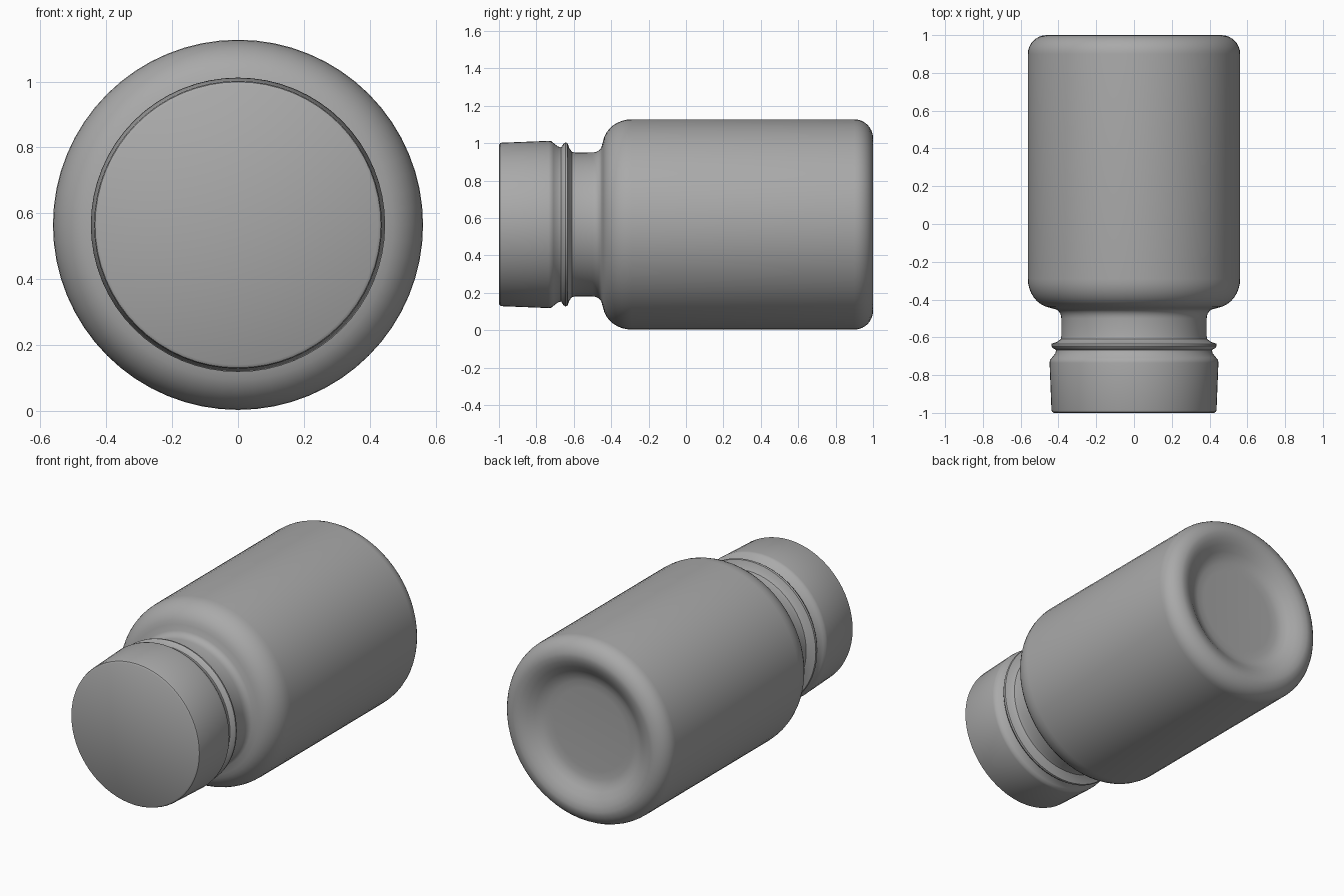
import bpy, bmesh, math

if "Cube" in bpy.data.objects:
    bpy.data.objects.remove(bpy.data.objects["Cube"], do_unlink=True)

AXIS_Z = 0.565
SIDES = 64

grey = bpy.data.materials.new("plain grey")
grey.use_nodes = True
colour = (0.4, 0.4, 0.4, 1)
grey.diffuse_color = colour
grey.node_tree.nodes["Principled BSDF"].inputs["Base Color"].default_value = colour


def arc(cy, cr, ry, rr, start, end, steps=6):
    """Points (y, radius) along an elliptical arc, angles in degrees."""
    points = []
    for i in range(steps + 1):
        a = math.radians(start + (end - start) * i / steps)
        points.append((cy + ry * math.cos(a), cr + rr * math.sin(a)))
    return points


def lathe(name, profile):
    """Spin a (y, radius) profile round the lengthwise axis."""
    bm = bmesh.new()
    verts = [bm.verts.new((0, y, r)) for y, r in profile]
    edges = [bm.edges.new(pair) for pair in zip(verts, verts[1:])]
    bmesh.ops.spin(bm, geom=verts + edges, cent=(0, 0, 0), axis=(0, 1, 0),
                   angle=math.tau, steps=SIDES)
    bmesh.ops.remove_doubles(bm, verts=bm.verts, dist=0.0005)
    bmesh.ops.recalc_face_normals(bm, faces=bm.faces)
    mesh = bpy.data.meshes.new(name)
    bm.to_mesh(mesh)
    bm.free()
    obj = bpy.data.objects.new(name, mesh)
    obj.location.z = AXIS_Z
    mesh.materials.append(grey)
    bpy.context.collection.objects.link(obj)
    bpy.ops.object.select_all(action="DESELECT")
    obj.select_set(True)
    bpy.context.view_layer.objects.active = obj
    bpy.ops.object.shade_smooth_by_angle(angle=math.radians(35))
    return obj


# Screw cap: flat end, slightly flared wall, bevelled lower edge
lathe("cap", [(-1, 0), (-1, 0.425), (-0.994, 0.434), (-0.985, 0.437),
              (-0.735, 0.447), (-0.72, 0.445), (-0.708, 0.435),
              (-0.685, 0.417), (-0.67, 0.413), (-0.67, 0)])

# Bottle: closed neck, collar ring, neck, rounded shoulder, body, dished base
collar = [(-0.68, 0), (-0.68, 0.41), (-0.667, 0.413), (-0.655, 0.432),
          (-0.645, 0.438), (-0.634, 0.436), (-0.624, 0.408), (-0.61, 0.388)]
neck = [(-0.59, 0.384)] + arc(-0.5, 0.425, 0.05, 0.04, -90, -15, 5)
shoulder = arc(-0.29, 0.425, 0.155, 0.137, 170, 90, 8)
heel = arc(0.9, 0.462, 0.1, 0.1, 90, 0, 8)
dish = [(0.992, 0.43), (0.975, 0.395), (0.95, 0.36), (0.932, 0.33),
        (0.923, 0.295), (0.92, 0.25), (0.92, 0)]
lathe("bottle", collar + neck + shoulder + heel + dish)
